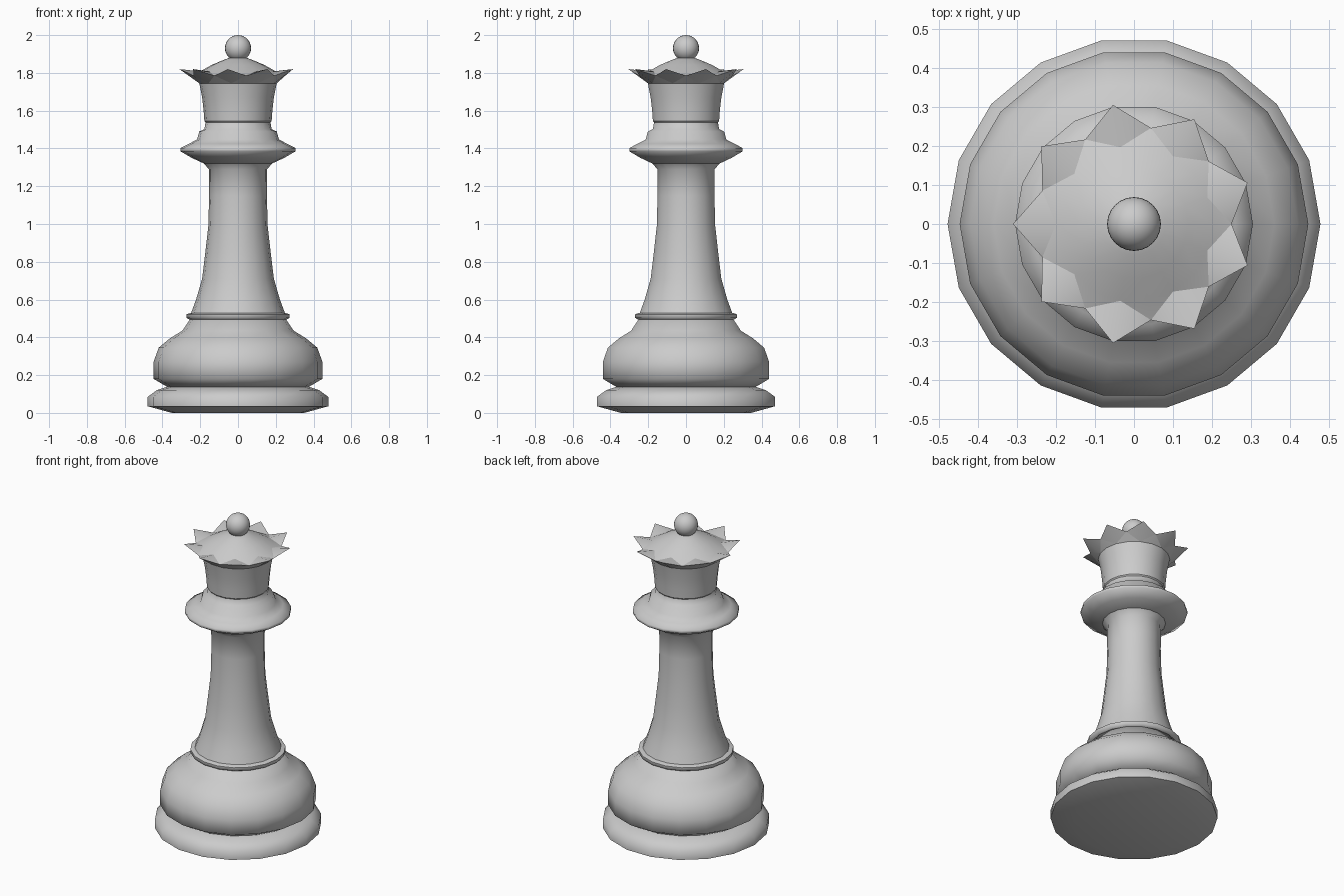
import bpy, bmesh
from math import cos, sin, pi, radians

cube = bpy.data.objects.get("Cube")
if cube:
    bpy.data.objects.remove(cube)

SIDES = 18

grey = bpy.data.materials.new("light grey")
grey.use_nodes = True
colour = (0.6, 0.6, 0.6, 1)
grey.diffuse_color = colour
grey.node_tree.nodes["Principled BSDF"].inputs["Base Color"].default_value = colour


def ring(bm, r, z):
    return [bm.verts.new((r * cos(2 * pi * i / SIDES), r * sin(2 * pi * i / SIDES), z))
            for i in range(SIDES)]


def bridge(bm, low, high):
    for i in range(SIDES):
        j = (i + 1) % SIDES
        bm.faces.new((low[i], low[j], high[j], high[i]))


def finish(bm, name, angle):
    bmesh.ops.recalc_face_normals(bm, faces=bm.faces)
    mesh = bpy.data.meshes.new(name)
    bm.to_mesh(mesh)
    bm.free()
    obj = bpy.data.objects.new(name, mesh)
    bpy.context.collection.objects.link(obj)
    mesh.materials.append(grey)
    smooth(obj, angle)
    return obj


def smooth(obj, angle):
    bpy.ops.object.select_all(action='DESELECT')
    obj.select_set(True)
    bpy.context.view_layer.objects.active = obj
    bpy.ops.object.shade_smooth_by_angle(angle=radians(angle))


def lathe(name, profile, angle=65):
    bm = bmesh.new()
    rings = [ring(bm, r, z) for r, z in profile]
    for low, high in zip(rings, rings[1:]):
        bridge(bm, low, high)
    bm.faces.new(rings[0])
    bm.faces.new(rings[-1])
    return finish(bm, name, angle)


# Turned parts, from the floor up
lathe("foot", [(.35, 0), (.478, .035), (.478, .085), (.43, .12), (.37, .14)])
lathe("base_bulge", [(.37, .135), (.447, .18), (.447, .27), (.42, .345),
                     (.36, .395), (.295, .435), (.255, .495)])
lathe("base_bead", [(.25, .49), (.273, .503), (.273, .522), (.25, .53)])
lathe("stem", [(.25, .525), (.222, .60), (.19, .71), (.173, .85), (.157, .99),
               (.153, 1.15), (.154, 1.29), (.185, 1.325)])
lathe("collar", [(.18, 1.32), (.245, 1.35), (.305, 1.385), (.305, 1.402),
                 (.26, 1.425), (.217, 1.447), (.205, 1.49), (.178, 1.502), (.17, 1.55)])

# Crown: flared wall, nine creased points and a domed top
bm = bmesh.new()
wall = [ring(bm, r, z) for r, z in
        [(.165, 1.53), (.178, 1.545), (.182, 1.60), (.19, 1.67), (.205, 1.745)]]
bm.faces.new(wall[0])
for low, high in zip(wall, wall[1:]):
    bridge(bm, low, high)
dome = [ring(bm, r, z) for r, z in
        [(.20, 1.808), (.14, 1.842), (.08, 1.867), (.04, 1.882)]]
for low, high in zip(dome, dome[1:]):
    bridge(bm, low, high)
bm.faces.new(dome[-1])
rim = ring(bm, 1, 1.785)
for i, v in enumerate(rim):
    r = .31 if i % 2 else .25
    v.co.x *= r
    v.co.y *= r
    if i % 2:
        v.co.z = 1.82
creases = []
for i in range(SIDES):
    j = (i + 1) % SIDES
    tip, valley = (i, j) if i % 2 else (j, i)
    for edge in (wall[-1], dome[0]):
        bm.faces.new((edge[tip], rim[valley], rim[tip]))
        bm.faces.new((edge[tip], edge[valley], rim[valley]))
        creases.append((edge[tip], rim[valley]))
for a, b in creases:
    bm.edges.get((a, b)).smooth = False
finish(bm, "crown", 35)

# Finial
bpy.ops.mesh.primitive_uv_sphere_add(segments=24, ring_count=16, radius=.069,
                                     location=(0, 0, 1.931))
ball = bpy.context.object
ball.name = "finial_ball"
ball.data.materials.append(grey)
smooth(ball, 60)
